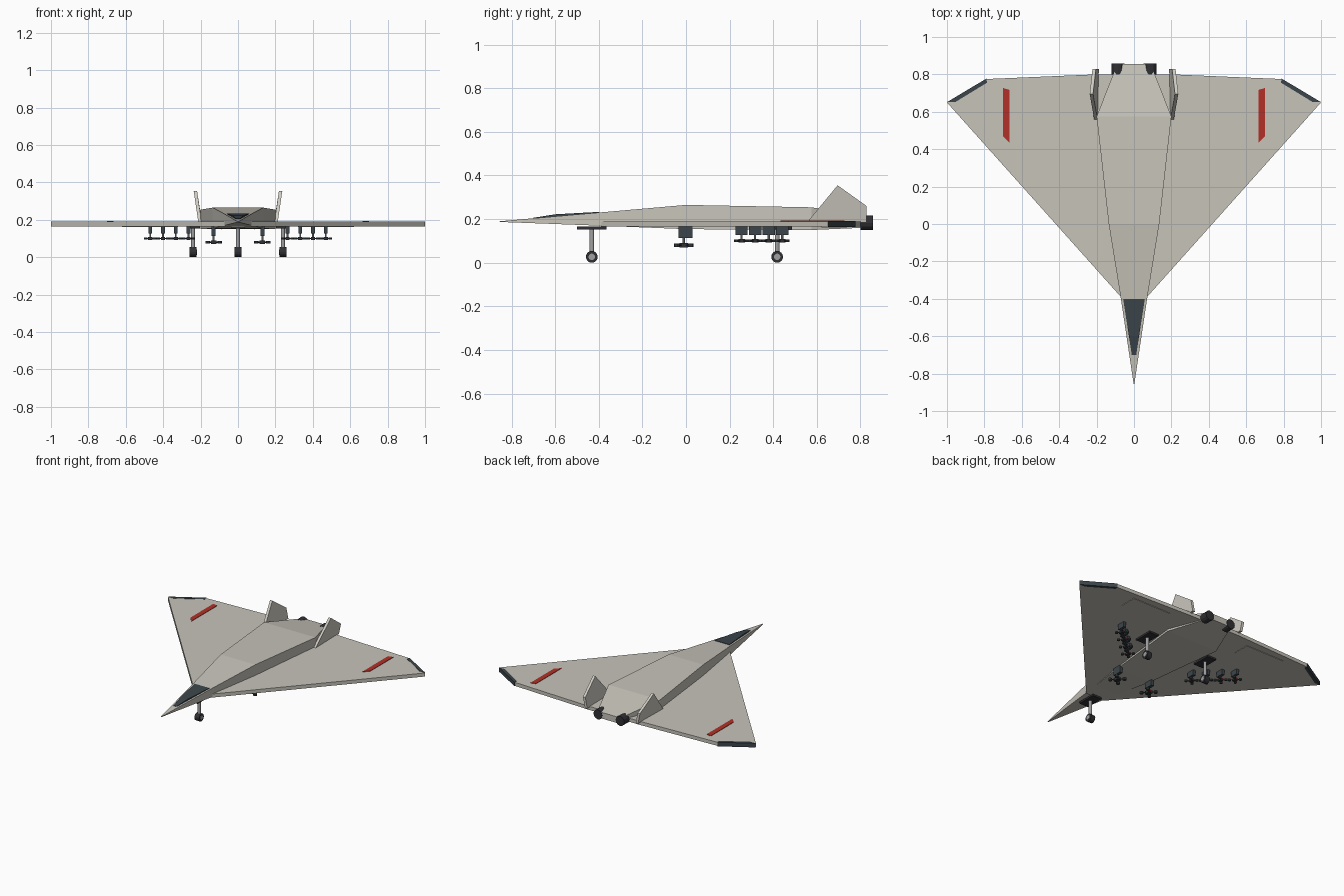
import bpy, bmesh, math
from mathutils import Vector

if "Cube" in bpy.data.objects:
    bpy.data.objects.remove(bpy.data.objects["Cube"])


def material(name, r, g, b):
    m = bpy.data.materials.new(name)
    m.diffuse_color = (r, g, b, 1)
    m.use_nodes = True
    m.node_tree.nodes["Principled BSDF"].inputs["Base Color"].default_value = m.diffuse_color
    return m


HULL = material("hull_grey", 0.57, 0.55, 0.49)
PALE = material("fin_grey", 0.62, 0.60, 0.54)
DARK = material("dark_trim", 0.045, 0.06, 0.07)
BLACK = material("black", 0.03, 0.03, 0.035)
METAL = material("metal", 0.35, 0.35, 0.35)
RED = material("red", 0.45, 0.03, 0.02)


def loft(name, rings, mat):
    """Skin a list of equal-length rings and cap both ends."""
    bm = bmesh.new()
    vr = [[bm.verts.new(p) for p in ring] for ring in rings]
    n = len(vr[0])
    for a, b in zip(vr, vr[1:]):
        for i in range(n):
            j = (i + 1) % n
            bm.faces.new((a[i], a[j], b[j], b[i]))
    bm.faces.new(vr[0])
    bm.faces.new(vr[-1])
    bmesh.ops.remove_doubles(bm, verts=bm.verts, dist=1e-5)
    bmesh.ops.recalc_face_normals(bm, faces=bm.faces)
    me = bpy.data.meshes.new(name)
    bm.to_mesh(me)
    bm.free()
    ob = bpy.data.objects.new(name, me)
    bpy.context.collection.objects.link(ob)
    me.materials.append(mat)
    return ob


def slab(name, outline, z0, z1, mat):
    return loft(name, [[(x, y, z) for x, y in outline] for z in (z0, z1)], mat)


def box(name, c, half, mat):
    x, y, z = c
    a, b, h = half
    return slab(name, [(x - a, y - b), (x + a, y - b), (x + a, y + b), (x - a, y + b)],
                z - h, z + h, mat)


def rod(name, p, q, r, mat, sides=12):
    p, q = Vector(p), Vector(q)
    bpy.ops.mesh.primitive_cylinder_add(vertices=sides, radius=r, depth=(q - p).length,
                                        location=(p + q) / 2)
    ob = bpy.context.object
    ob.name = name
    ob.rotation_euler = (q - p).to_track_quat('Z', 'Y').to_euler()
    ob.data.materials.append(mat)
    return ob


# fuselage: (y, half width, bottom z, top z)
stations = [(-0.855, 0.002, 0.187, 0.190), (-0.40, 0.07, 0.170, 0.230),
            (0.0, 0.135, 0.154, 0.265), (0.575, 0.20, 0.150, 0.254),
            (0.855, 0.09, 0.162, 0.205)]
loft("fuselage", [[(-w, y, b), (w, y, b), (w, y, t), (-w, y, t)]
                  for y, w, b, t in stations], HULL)

# cockpit canopy
loft("canopy", [[(-w, y, b), (w, y, b), (w, y, t), (-w, y, t)] for y, w, b, t in
                [(-0.70, 0.012, 0.195, 0.206), (-0.60, 0.027, 0.20, 0.222),
                 (-0.40, 0.058, 0.22, 0.233)]], DARK)

# delta wing
half = [(0.07, -0.39), (1.0, 0.65), (0.79, 0.775), (0.2, 0.80)]
slab("delta_wing", half + [(-x, y) for x, y in reversed(half)], 0.165, 0.190, HULL)


def drone(side, x, y, z, s, tag):
    """Four-rotor drone hung from a pylon."""
    box(f"drone_body_{tag}", (x, y, z), (0.012 * s, 0.016 * s, 0.008 * s), BLACK)
    rod(f"drone_hanger_{tag}", (x, y, z), (x, y, z + 0.04), 0.005, METAL, 8)
    box(f"drone_light_{tag}", (x, y + 0.017 * s, z + 0.002), (0.004, 0.003, 0.004), RED)
    d = 0.026 * s
    for i, (sx, sy) in enumerate([(1, 1), (1, -1), (-1, 1), (-1, -1)]):
        px, py = x + sx * d, y + sy * d
        rod(f"drone_arm_{tag}_{i}", (x, y, z), (px, py, z), 0.003 * s, BLACK, 6)
        rod(f"drone_rotor_{tag}_{i}", (px, py, z - 0.006 * s), (px, py, z + 0.006 * s),
            0.010 * s, DARK, 10)


def gear(x, y, tag):
    """Bay plate, strut, tyre and hub."""
    box(f"gear_plate_{tag}", (x, y, 0.159), (0.036, 0.067, 0.006), BLACK)
    rod(f"gear_strut_{tag}", (x, y, 0.028), (x, y, 0.16), 0.011, METAL)
    rod(f"tyre_{tag}", (x - 0.018, y, 0.027), (x + 0.018, y, 0.027), 0.027, BLACK, 16)
    rod(f"hub_{tag}", (x - 0.020, y, 0.027), (x + 0.020, y, 0.027), 0.015, METAL, 12)


gear(0, -0.432, "nose")

for s, side in ((1, "right"), (-1, "left")):
    # canted tail fin: (y, z, centre x)
    prof = [(0.555, 0.185, 0.203), (0.695, 0.355, 0.228),
            (0.828, 0.260, 0.213), (0.828, 0.185, 0.197)]
    loft(f"tail_fin_{side}", [[(s * (x + t), y, z) for y, z, x in prof]
                              for t in (-0.009, 0.009)], PALE)
    # wing trim, stripe and underside flap
    slab(f"wingtip_trim_{side}", [(s * x, y) for x, y in
         [(0.79, 0.777), (0.999, 0.652), (0.957, 0.651), (0.785, 0.756)]],
         0.163, 0.192, DARK)
    slab(f"wing_stripe_{side}", [(s * x, y) for x, y in
         [(0.665, 0.433), (0.70, 0.47), (0.70, 0.727), (0.665, 0.717)]],
         0.185, 0.193, RED)
    box(f"flap_{side}", (s * 0.47, 0.68, 0.166), (0.15, 0.058, 0.004), HULL)
    # engine nozzle
    rod(f"nozzle_{side}", (s * 0.086, 0.80, 0.183), (s * 0.086, 0.857, 0.183), 0.034, BLACK, 12)
    # main gear
    gear(s * 0.24, 0.418, side)
    # slung drones
    for i in range(4):
        x, y = s * (0.265 + 0.068 * i), 0.255 + 0.062 * i
        box(f"pylon_{side}_{i}", (x, y, 0.148), (0.010, 0.028, 0.020), DARK)
        drone(s, x, y, 0.100, 0.95, f"{side}_{i}")
    box(f"inner_pylon_{side}", (s * 0.13, -0.003, 0.140), (0.011, 0.032, 0.026), DARK)
    drone(s, s * 0.13, -0.01, 0.080, 1.25, f"{side}_inner")
